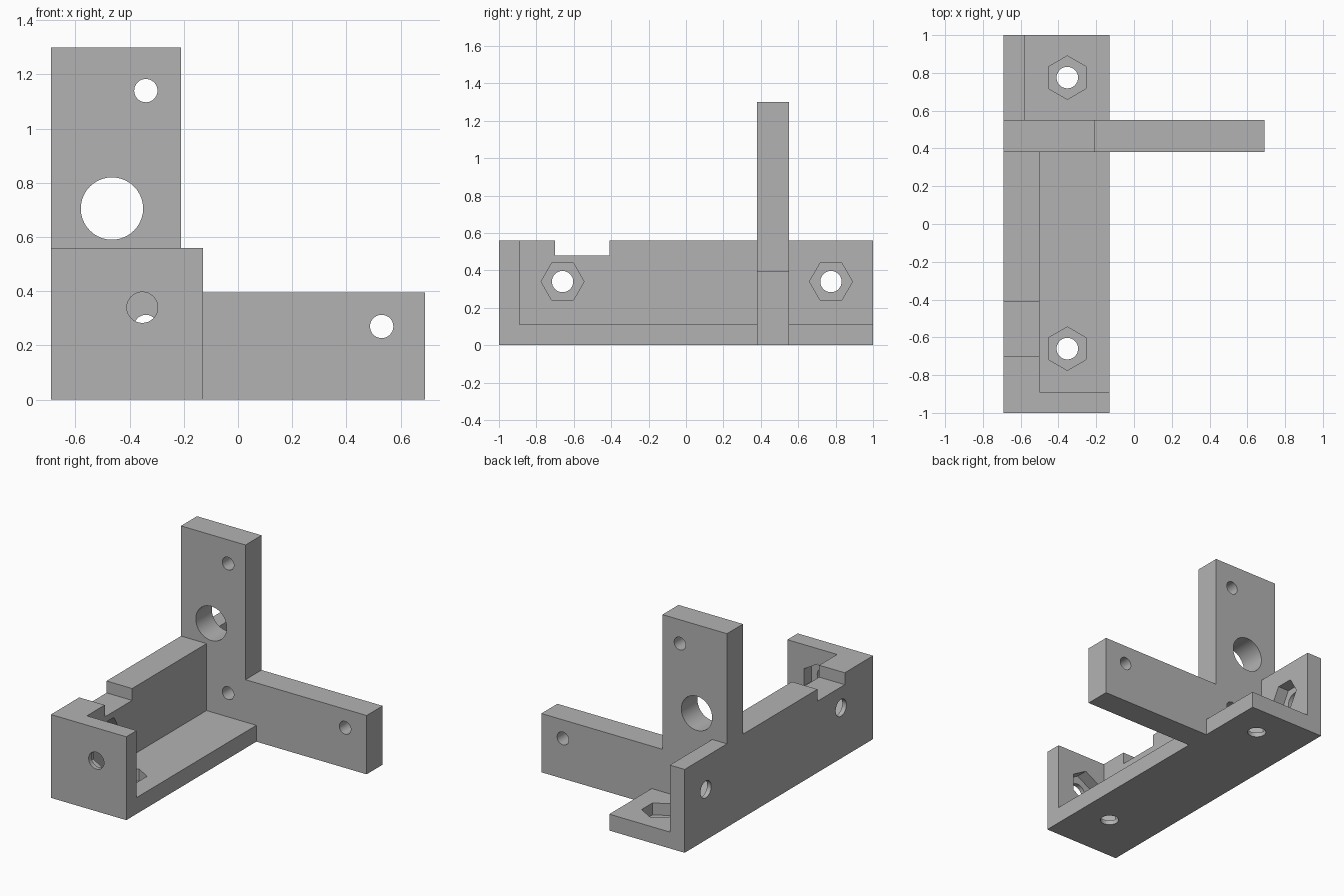
import bpy
import bmesh
from math import pi
from mathutils import Matrix, Vector

old = bpy.data.objects.get("Cube")
if old:
    bpy.data.objects.remove(old, do_unlink=True)

grey = bpy.data.materials.new("plain_grey")
grey.use_nodes = True
colour = (0.45, 0.45, 0.45, 1)
grey.diffuse_color = colour
grey.node_tree.nodes["Principled BSDF"].inputs["Base Color"].default_value = colour


def make_object(name, bm):
    mesh = bpy.data.meshes.new(name)
    bmesh.ops.recalc_face_normals(bm, faces=bm.faces)
    bm.to_mesh(mesh)
    bm.free()
    mesh.materials.append(grey)
    obj = bpy.data.objects.new(name, mesh)
    bpy.context.collection.objects.link(obj)
    return obj


def box(name, x, y, z):
    bm = bmesh.new()
    spans = list(zip(x, y, z))
    low, high = Vector(spans[0]), Vector(spans[1])
    size = Matrix.Diagonal((high - low).to_4d())
    bmesh.ops.create_cube(bm, size=1, matrix=Matrix.Translation((low + high) / 2) @ size)
    return make_object(name, bm)


# Local x of a hexagon keeps a corner, so each turn also sets its orientation
TURNS = {"x": Matrix.Rotation(pi / 2, 4, "Y"),
         "y": Matrix.Rotation(pi / 2, 4, "X"),
         "z": Matrix.Identity(4)}


def prism(name, axis, centre, radius, depth, sides):
    bm = bmesh.new()
    bmesh.ops.create_cone(bm, cap_ends=True, segments=sides, radius1=radius,
                          radius2=radius, depth=depth,
                          matrix=Matrix.Translation(centre) @ TURNS[axis])
    return make_object(name, bm)


def combine(body, tool, operation):
    tool.hide_render = True
    mod = body.modifiers.new(tool.name, "BOOLEAN")
    mod.operation = operation
    mod.solver = "EXACT"
    mod.object = tool
    bpy.context.view_layer.objects.active = body
    bpy.ops.object.modifier_apply(modifier=mod.name)
    bpy.data.objects.remove(tool, do_unlink=True)


LEFT, RIGHT, FLOOR, WALL_TOP = -0.69, -0.13, 0.11, 0.56
PLATE = (0.38, 0.55)

# Channel: floor, thick side wall, thin rear side wall and front wall
bracket = box("bracket", (LEFT, RIGHT), (-1, 1), (0, FLOOR))
for part in (
    box("side_wall", (LEFT, -0.50), (-1, 0.45), (0, WALL_TOP)),
    box("rear_side_wall", (LEFT, -0.58), (0.40, 1), (0, WALL_TOP)),
    box("front_wall", (LEFT, RIGHT), (-1, -0.89), (0, WALL_TOP)),
    box("cross_arm", (LEFT, 0.69), PLATE, (0, 0.395)),
    box("upright_plate", (LEFT, -0.21), PLATE, (0, 1.30)),
):
    combine(bracket, part, "UNION")

# Notch in the top of the side wall
combine(bracket, box("notch", (-0.8, -0.45), (-0.70, -0.41), (0.48, 0.7)), "DIFFERENCE")

# Round holes through the cross plate
for x, z, radius in ((-0.465, 0.705, 0.115), (-0.34, 1.14, 0.043),
                     (-0.34, 0.27, 0.043), (0.53, 0.27, 0.043)):
    combine(bracket, prism("plate_hole", "y", (x, 0.465, z), radius, 0.3, 40), "DIFFERENCE")

# Screw holes with hexagonal nut pockets opening to the inside
SKIN, MID_X, MID_Z = 0.03, -0.353, 0.34
screws = [("y", (MID_X, -1, MID_Z), 0.11)]
for y, thickness in ((-0.66, 0.19), (0.775, 0.11)):
    screws.append(("x", (LEFT, y, MID_Z), thickness))
    screws.append(("z", (MID_X, y, 0), FLOOR))
for axis, outside, thickness in screws:
    inward = Vector([float(axis == a) for a in "xyz"])
    start = Vector(outside)
    length = thickness - SKIN + 0.02
    pocket_centre = start + inward * (SKIN + length / 2)
    combine(bracket, prism("screw_hole", axis, start, 0.057, 0.2, 32), "DIFFERENCE")
    combine(bracket, prism("nut_pocket", axis, pocket_centre, 0.115, length, 6), "DIFFERENCE")

# Smooth bores with crisp edges
bpy.ops.object.select_all(action="DESELECT")
bracket.select_set(True)
bpy.context.view_layer.objects.active = bracket
bpy.ops.object.shade_smooth_by_angle(angle=pi / 6)
